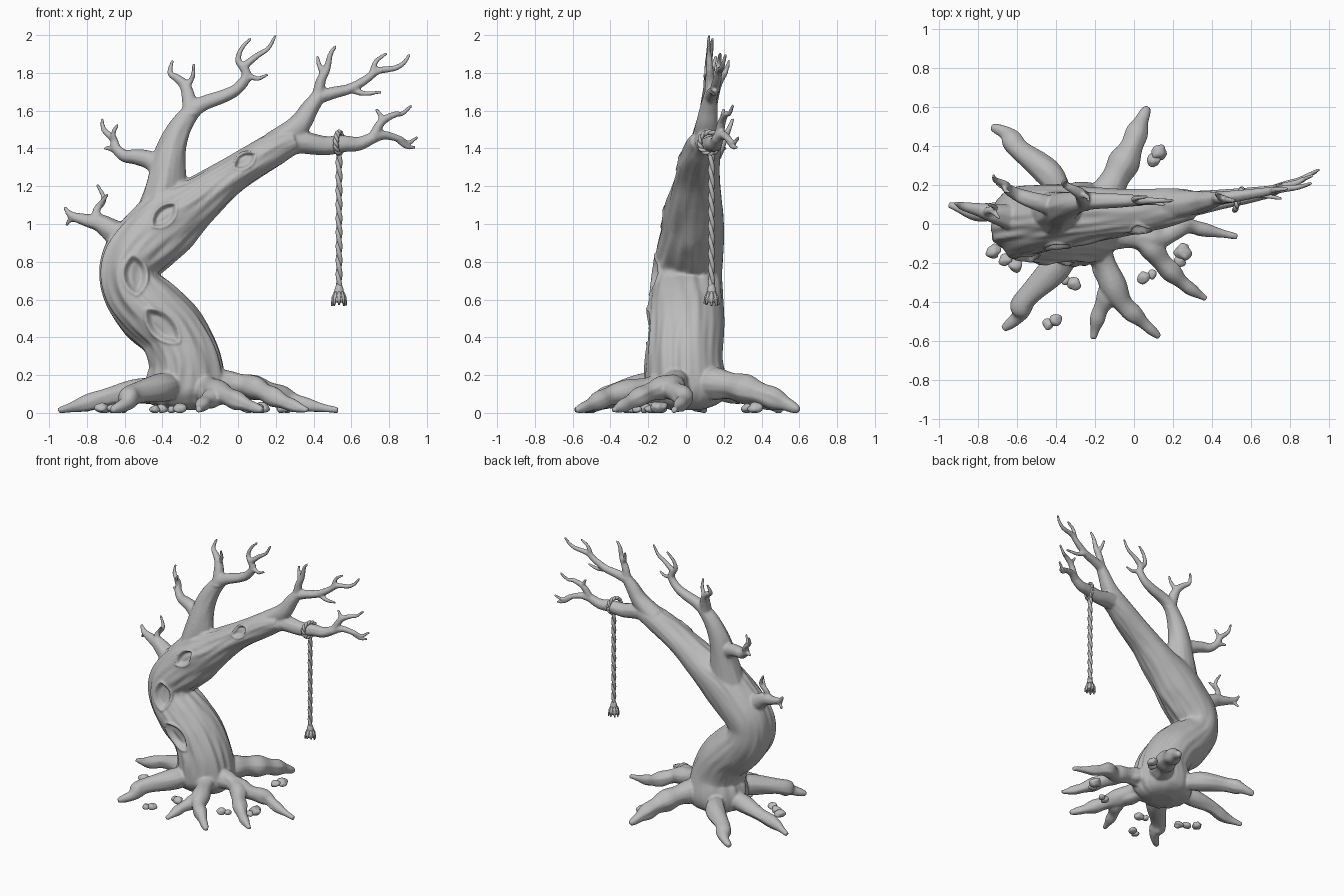
import bpy, bmesh, math, random
from mathutils import Vector, noise

random.seed(4)
if "Cube" in bpy.data.objects:
    bpy.data.objects.remove(bpy.data.objects["Cube"], do_unlink=True)

clay = bpy.data.materials.new("plain grey")
clay.use_nodes = True
grey = (0.5, 0.5, 0.5, 1)
clay.diffuse_color = grey
clay.node_tree.nodes["Principled BSDF"].inputs["Base Color"].default_value = grey


def make_object(name, bm):
    bmesh.ops.recalc_face_normals(bm, faces=bm.faces)
    mesh = bpy.data.meshes.new(name)
    bm.to_mesh(mesh)
    bm.free()
    mesh.materials.append(clay)
    mesh.shade_smooth()
    obj = bpy.data.objects.new(name, mesh)
    bpy.context.collection.objects.link(obj)
    return obj


def spline(points, steps):
    """Catmull-Rom curve through points of any dimension."""
    pts = [Vector(p) for p in points]
    pts = [2 * pts[0] - pts[1]] + pts + [2 * pts[-1] - pts[-2]]
    out = []
    for a, b, c, d in zip(pts, pts[1:], pts[2:], pts[3:]):
        for i in range(steps):
            t = i / steps
            out.append(b + (c - a) * t / 2 + (2 * a - 5 * b + 4 * c - d) * t * t / 2
                       + (3 * b - a - 3 * c + d) * t ** 3 / 2)
    return out + [pts[-2]]


def tube(bm, path, radii, ref, sides=16, rough=0.0):
    """Closed tube; radii holds (across, along ref) pairs; bark fades on the ref side."""
    rings, length = [], 0
    ref = Vector(ref)
    for i, centre in enumerate(path):
        tangent = (path[min(i + 1, len(path) - 1)] - path[max(i - 1, 0)]).normalized()
        u = tangent.cross(ref).normalized()
        v = u.cross(tangent)
        length += (centre - path[i - 1]).length if i else 0
        ring = []
        for k in range(sides):
            a = math.tau * k / sides
            c, s = math.cos(a), math.sin(a)
            bark = noise.noise(Vector((c * 5, s * 5, length * 4)) + path[0] * 9)
            f = 1 + rough * bark * (1 - 0.7 * max(s, 0))
            ring.append(bm.verts.new(centre + u * c * radii[i][0] * f + v * s * radii[i][1] * f))
        rings.append(ring)
    for lo, hi in zip(rings, rings[1:]):
        for k in range(sides):
            n = (k + 1) % sides
            bm.faces.new((lo[k], lo[n], hi[n], hi[k]))
    bm.faces.new(rings[0][::-1])
    bm.faces.new(rings[-1])


wood = bmesh.new()


def limb(y0, y1, r0, r1, *xz):
    """Branch drawn in x and z, drifting in y and tapering evenly."""
    path = spline([(x, 0, z) for x, z in xz], 6)
    n = len(path) - 1
    for i, p in enumerate(path):
        p.y = y0 + (y1 - y0) * i / n
    radii = [(r0 + (r1 - r0) * (i / n) ** 0.8,) * 2 for i in range(n + 1)]
    tube(wood, path, radii, (0, 1, 0), rough=0.15)


def root(lift, r0, *xy):
    """Knobbly root drawn in plan, lifted off the ground only near the trunk."""
    path = spline([(x, y, 0) for x, y in xy], 8)
    n = len(path) - 1
    radii = []
    for i, p in enumerate(path):
        t = i / n
        r = r0 * (1 - t ** 2.2) + 0.016
        p.z = r - 0.002 + lift * (1 + math.cos(math.pi * t)) / 2
        r *= 1 + 0.1 * math.sin(t * 21 + p.x * 9)
        radii.append((r, r))
    tube(wood, path, radii, (0, 0, 1), rough=0.2)


# Leaning trunk and its main bough: x, y, z, half width, half depth
trunk = spline([(-.27, 0, .015, .08, .08), (-.27, 0, .05, .18, .17), (-.275, 0, .13, .215, .215),
                (-.28, -.01, .28, .19, .205), (-.35, 0, .43, .178, .2), (-.46, 0, .54, .178, .2),
                (-.55, .005, .64, .163, .19), (-.578, .01, .74, .16, .18), (-.55, .02, .83, .165, .177),
                (-.46, .03, .93, .172, .17), (-.35, .04, 1.03, .17, .16), (-.2, .05, 1.13, .125, .14),
                (-.06, .06, 1.235, .1, .12), (.06, .07, 1.315, .09, .11), (.2, .09, 1.4, .085, .095),
                (.3, .1, 1.44, .065, .075)], 12)
tube(wood, [Vector(p[:3]) for p in trunk], [p[3:] for p in trunk], (0, 1, 0), 80, 0.1)

# Low bough carrying the rope
limb(.1, .17, .07, .03, (.25, 1.44), (.36, 1.43), (.46, 1.415), (.56, 1.425), (.64, 1.425), (.72, 1.46))
limb(.17, .25, .028, .009, (.71, 1.45), (.76, 1.54), (.83, 1.58), (.87, 1.585), (.92, 1.63))
limb(.19, .2, .018, .009, (.77, 1.54), (.75, 1.58), (.73, 1.61))
limb(.17, .28, .03, .009, (.71, 1.455), (.775, 1.47), (.855, 1.45), (.9, 1.43), (.95, 1.46))
limb(.22, .27, .018, .009, (.84, 1.455), (.89, 1.41), (.94, 1.405))
# High bough
limb(.1, .13, .078, .036, (.2, 1.42), (.32, 1.52), (.38, 1.61), (.43, 1.68))
limb(.13, .12, .035, .009, (.42, 1.66), (.44, 1.76), (.47, 1.82), (.49, 1.9), (.52, 1.945))
limb(.13, .16, .02, .009, (.455, 1.79), (.43, 1.84), (.42, 1.89))
limb(.13, .21, .038, .009, (.42, 1.67), (.51, 1.695), (.59, 1.715), (.67, 1.76), (.74, 1.81),
     (.83, 1.825), (.88, 1.855), (.91, 1.9))
limb(.17, .18, .02, .009, (.71, 1.79), (.73, 1.86), (.79, 1.905))
limb(.16, .13, .022, .009, (.59, 1.715), (.67, 1.69), (.76, 1.7))
# Upright bough
limb(.05, .12, .13, .045, (-.42, 1.02), (-.385, 1.2), (-.37, 1.32), (-.345, 1.42), (-.3, 1.52), (-.235, 1.61))
limb(.12, .12, .048, .022, (-.25, 1.6), (-.18, 1.64), (-.07, 1.68), (0, 1.72), (.045, 1.785), (.02, 1.845))
limb(.12, .14, .022, .009, (.025, 1.83), (0, 1.87), (.02, 1.93), (.07, 1.985))
limb(.12, .12, .022, .009, (.025, 1.83), (.1, 1.89), (.16, 1.93), (.2, 2))
limb(.12, .1, .022, .009, (0, 1.73), (.06, 1.775), (.11, 1.77), (.16, 1.795))
limb(.11, .23, .05, .009, (-.25, 1.57), (-.26, 1.66), (-.28, 1.73), (-.32, 1.77), (-.36, 1.8), (-.345, 1.87))
limb(.16, .12, .02, .009, (-.28, 1.72), (-.24, 1.78), (-.235, 1.85))
# Side boughs on the outer curve
limb(.08, .25, .06, .009, (-.38, 1.27), (-.46, 1.335), (-.54, 1.355), (-.6, 1.36), (-.645, 1.4),
     (-.66, 1.45), (-.71, 1.5), (-.72, 1.56))
limb(.19, .16, .02, .009, (-.65, 1.43), (-.66, 1.48), (-.635, 1.53))
limb(.18, .21, .02, .009, (-.63, 1.38), (-.68, 1.4), (-.71, 1.4))
limb(.02, .11, .085, .009, (-.56, .9), (-.65, .955), (-.73, 1.005), (-.8, 1.02), (-.88, 1.045), (-.92, 1.09))
limb(.05, .1, .028, .009, (-.73, 1.0), (-.75, 1.07), (-.71, 1.13), (-.745, 1.21))
limb(.07, .03, .018, .009, (-.73, 1.1), (-.69, 1.16))
limb(.08, .11, .018, .009, (-.84, 1.03), (-.89, 1.02), (-.91, .99))

# Spreading roots
root(.07, .052, (-.35, .1), (-.43, .25), (-.59, .38), (-.65, .46), (-.73, .5))
root(.08, .066, (-.2, .05), (-.1, .23), (-.02, .38), (.03, .51), (.07, .6))
root(.1, .05, (-.2, -.05), (-.02, -.06), (.13, -.07), (.25, -.01), (.36, -.03), (.53, -.065))
root(.1, .047, (-.15, -.03), (.05, -.09), (.156, -.21), (.26, -.31), (.37, -.385))
root(.08, .052, (-.22, -.05), (-.16, -.18), (-.07, -.385), (.03, -.49), (.13, -.58))
root(.05, .04, (-.18, -.15), (-.13, -.33), (-.18, -.46), (-.21, -.59))
root(.08, .055, (-.3, -.05), (-.41, -.23), (-.56, -.39), (-.59, -.47), (-.67, -.54))
root(.07, .048, (-.35, .02), (-.5, .03), (-.68, .06), (-.82, .06), (-.95, .1))

# Fuse all wood into one skin
tree = make_object("tree", wood)
remesh = tree.modifiers.new("fuse", 'REMESH')
remesh.mode = 'VOXEL'
remesh.voxel_size = 0.0085
soften = tree.modifiers.new("soften", 'SMOOTH')
soften.factor = 0.5
soften.iterations = 4
fused = bpy.data.meshes.new_from_object(tree.evaluated_get(bpy.context.evaluated_depsgraph_get()))
tree.modifiers.clear()
tree.data = fused
fused.shade_smooth()

# Almond-shaped knot hollows with thin raised lips: x, z, tilt, half length, half width
knots = [(-.4, .46, 135, .115, .058), (-.545, .73, 95, .1, .058),
         (-.39, 1.045, 45, .08, .045), (.035, 1.335, 35, .062, .036)]
for vert, normal in [(v, v.normal.copy()) for v in fused.vertices]:
    for x, z, tilt, a, b in knots:
        dx, dz = vert.co.x - x, vert.co.z - z
        c, s = math.cos(math.radians(tilt)), math.sin(math.radians(tilt))
        d = ((dx * c + dz * s) / a) ** 2 + (abs(dz * c - dx * s) / b) ** 1.3
        if d < 2 and normal.y < -0.1:
            vert.co += normal * 0.008 * math.exp(-((d - 1.15) / 0.2) ** 2)
            vert.co.y += 0.033 * min(1, max(0, 1 - d) * 2)
    vert.co.z = max(vert.co.z, 0)
fused.materials.clear()
fused.materials.append(clay)

# Rope: slanted loop round the bough, two twisted strands
rope_x, rope_y = .535, .135
bm = bmesh.new()
for phase in (0, math.pi):
    path = []
    for i in range(91):
        a = math.tau * i / 90
        twist = a * 6 + phase
        r = 0.056 + 0.005 * math.cos(twist)
        across = r * math.cos(a)
        path.append(Vector((rope_x + 0.006 * math.sin(twist) + across * 0.3,
                            rope_y - .01 + across * 0.95, 1.43 + r * math.sin(a))))
    tube(bm, path, [(.01, .01)] * len(path), (1, 0, 0), 8)
make_object("rope_loop", bm)

bm = bmesh.new()
for phase in (0, math.pi):
    path = []
    for i in range(161):
        t = i / 160
        a = t * math.tau * 5 + phase
        path.append(Vector((rope_x + 0.006 * math.cos(a), rope_y + 0.006 * math.sin(a), 1.4 - .74 * t)))
    tube(bm, path, [(.012, .012)] * len(path), (0, 1, 0), 8)
make_object("hanging_rope", bm)

# Frayed end: a knot with splayed strands
bm = bmesh.new()
middle = Vector((rope_x, rope_y, 0))
profile = [(.685, .012), (.66, .022), (.635, .026), (.605, .036), (.585, .034)]
tube(bm, [middle + Vector((0, 0, z)) for z, r in profile], [(r, r) for z, r in profile], (0, 1, 0), 12)
for k in range(8):
    a = math.tau * k / 8
    out = Vector((math.cos(a), math.sin(a), 0))
    drop = random.uniform(.565, .58)
    path = [middle + out * r + Vector((0, 0, z)) for r, z in ((.018, .64), (.028, .61), (.038, drop))]
    tube(bm, path, [(.009, .009), (.012, .012), (.005, .005)], (0, 1, 0), 6)
make_object("rope_tassel", bm)

# Loose stones
for k, (x, y, r) in enumerate([(.13, .365, .038), (.1, .325, .034), (.25, -.145, .042), (.235, -.19, .028),
                               (.05, -.275, .032), (.09, -.26, .024), (-.4, -.495, .03), (-.44, -.515, .028),
                               (-.31, -.305, .034), (-.35, -.285, .024), (-.72, -.14, .036),
                               (-.66, -.185, .032), (-.61, -.215, .034)]):
    bm = bmesh.new()
    bmesh.ops.create_icosphere(bm, subdivisions=3, radius=r)
    for v in bm.verts:
        v.co *= 1 + 0.35 * noise.noise(v.co * 30 + Vector((k, 0, 0)))
        v.co.z = v.co.z * 0.75
        v.co += Vector((x, y, r * 0.75))
        v.co.z = max(v.co.z, 0)
    make_object(f"stone_{k + 1}", bm)
